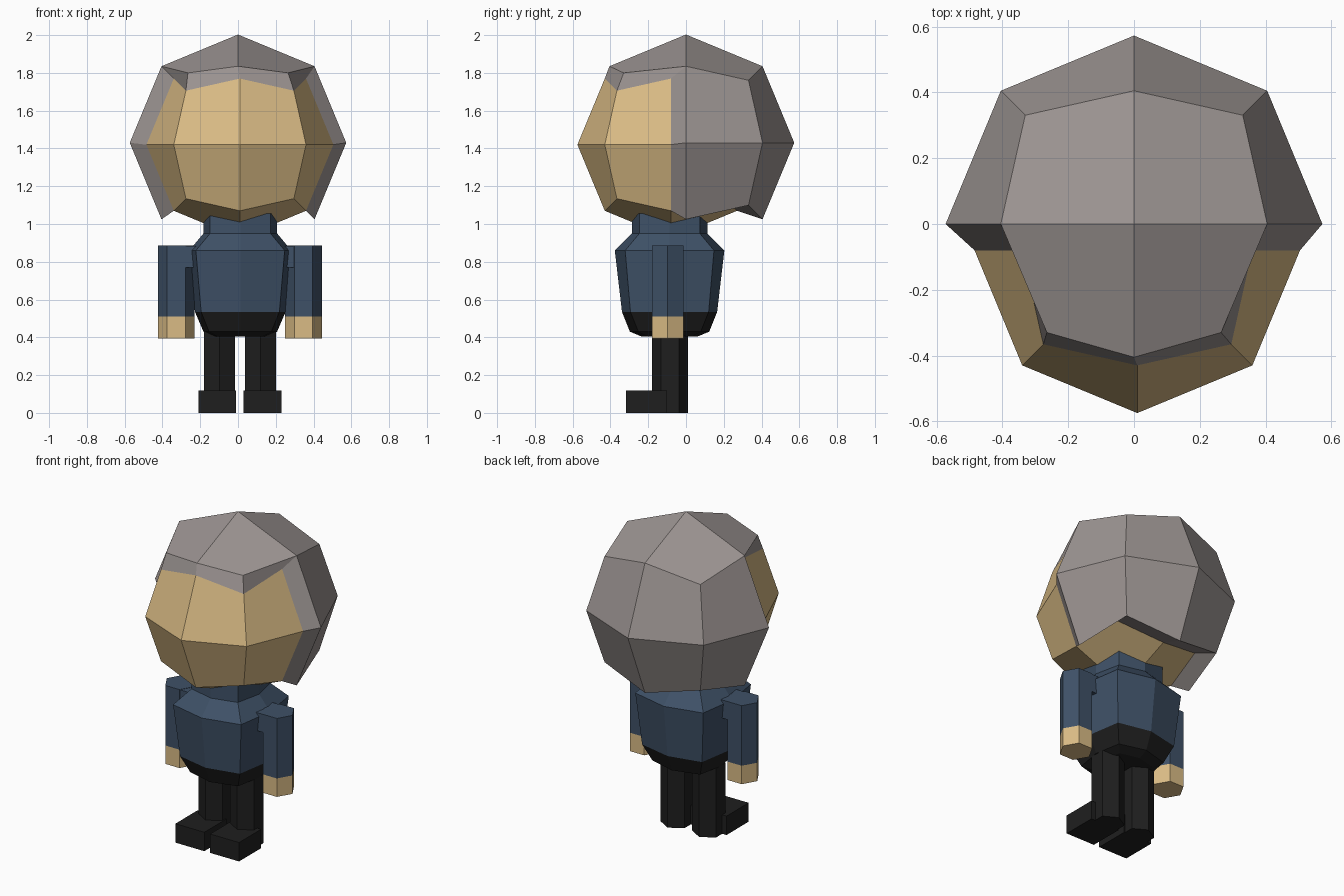
import bpy, bmesh, math
from mathutils import Vector

if "Cube" in bpy.data.objects:
    bpy.data.objects.remove(bpy.data.objects["Cube"])


def material(name, rgb):
    m = bpy.data.materials.new(name)
    m.diffuse_color = (*rgb, 1)
    m.use_nodes = True
    m.node_tree.nodes["Principled BSDF"].inputs["Base Color"].default_value = m.diffuse_color
    return m


SKIN = material("tan skin", (0.70, 0.50, 0.235))
HAIR = material("warm grey hair", (0.33, 0.295, 0.285))
BLUE = material("navy sweater", (0.049, 0.082, 0.135))
BLACK = material("black trousers", (0.0135, 0.0135, 0.0135))


def make(name, bm, mats, rule=None):
    bmesh.ops.recalc_face_normals(bm, faces=bm.faces)
    if rule:
        for f in bm.faces:
            f.material_index = rule(f)
    me = bpy.data.meshes.new(name)
    bm.to_mesh(me)
    bm.free()
    for m in mats:
        me.materials.append(m)
    ob = bpy.data.objects.new(name, me)
    bpy.context.collection.objects.link(ob)
    return ob


def cube_grid():
    """Quads of a once-subdivided cube as keys, with face axis and side."""
    for axis in range(3):
        for side in (-1, 1):
            for a in (-1, 0):
                for b in (-1, 0):
                    quad = []
                    for u, v in ((a, b), (a + 1, b), (a + 1, b + 1), (a, b + 1)):
                        k = [u, v]
                        k.insert(axis, side)
                        quad.append(tuple(k))
                    yield quad, axis, side


def on_ball(key, centre, r):
    return Vector(centre) + Vector(key).normalized() * r


def head_point(k):
    return on_ball(k, (0.01, -0.08, 1.42), 0.495)


def hair_point(k):
    if k[1:] == (-1, 1) and k[0]:           # fringe corners are drawn in
        return Vector((0.265 * k[0], -0.33, 1.80))
    return on_ball(k, (0, 0, 1.43), 0.573)


def is_skin(quad, axis, side):
    if axis == 2:
        return side < 0
    return sum(k[1] for k in quad) < 0


# Head: face and underside.  Hair: outer shell, joined back to the head edge
head, hair = bmesh.new(), bmesh.new()
edge_count = {}
for quad, axis, side in cube_grid():
    if is_skin(quad, axis, side):
        head.faces.new([head.verts.new(head_point(k)) for k in quad])
    else:
        hair.faces.new([hair.verts.new(hair_point(k)) for k in quad])
        for a, b in zip(quad, quad[1:] + quad[:1]):
            e = tuple(sorted((a, b)))
            edge_count[e] = edge_count.get(e, 0) + 1
for (a, b), n in edge_count.items():
    if n == 1:
        hair.faces.new([hair.verts.new(p) for p in
                        (hair_point(a), hair_point(b), head_point(b), head_point(a))])
for bm in (head, hair):
    bmesh.ops.remove_doubles(bm, verts=bm.verts, dist=0.0005)


def face_outward(bm, name, mat, centre):
    ob = make(name, bm, [mat])
    return ob


face_outward(head, "head", SKIN, (0, 0, 1.4))
face_outward(hair, "hair", HAIR, (0, 0, 1.4))


def loft(name, rings, mats, rule=None):
    bm = bmesh.new()
    loops = [[bm.verts.new(p) for p in ring] for ring in rings]
    n = len(loops[0])
    for lo, hi in zip(loops, loops[1:]):
        for i in range(n):
            bm.faces.new((lo[i], lo[(i + 1) % n], hi[(i + 1) % n], hi[i]))
    bm.faces.new(loops[0][::-1])
    bm.faces.new(loops[-1])
    return make(name, bm, mats, rule)


def squarish(z, mx, my, c, cx=0.012, cy=-0.087):
    """Eight-point rounded square: side middles and corners."""
    pts = ((mx, 0), (c, c), (0, my), (-c, c), (-mx, 0), (-c, -c), (0, -my), (c, -c))
    return [(cx + x, cy + y, z) for x, y in pts]


# Torso: trouser top, sweater, shoulders and neck
loft("torso", [squarish(0.405, 0.15, 0.15, 0.12),
               squarish(0.43, 0.195, 0.21, 0.165),
               squarish(0.535, 0.24, 0.252, 0.207),
               squarish(0.86, 0.27, 0.29, 0.235),
               squarish(0.95, 0.195, 0.20, 0.16),
               squarish(1.055, 0.195, 0.20, 0.16)],
     [BLUE, BLACK], lambda f: int(f.calc_center_median().z < 0.535))


def hexagon(cx, cy, r, z, turn=0.0):
    return [(cx + r * math.cos(math.radians(60 * i) + turn),
             cy + r * math.sin(math.radians(60 * i) + turn), z) for i in range(6)]


def box(name, x0, x1, y0, y1, z0, z1, mat):
    loft(name, [[(x0, y0, z), (x1, y0, z), (x1, y1, z), (x0, y1, z)] for z in (z0, z1)], [mat])


# Limbs on both sides
for s, side in ((-1, "left"), (1, "right")):
    ax, lx = 0.01 + s * 0.337, 0.011 + s * 0.109
    loft(side + "_arm", [hexagon(ax, -0.097, 0.097, z) for z in (0.395, 0.51, 0.885)],
         [BLUE, SKIN], lambda f: int(f.calc_center_median().z < 0.5))
    xa, xb = sorted((ax - s * 0.04, ax - s * 0.13))
    box(side + "_shoulder", xa, xb, -0.178, -0.016, 0.77, 0.883, BLUE)
    loft(side + "_leg", [hexagon(lx, -0.085, 0.095, z, math.pi / 6) for z in (0, 0.43)], [BLACK])
    box(side + "_foot", 0.01 + s * 0.12 - 0.1, 0.01 + s * 0.12 + 0.1, -0.318, -0.10, 0, 0.118, BLACK)
